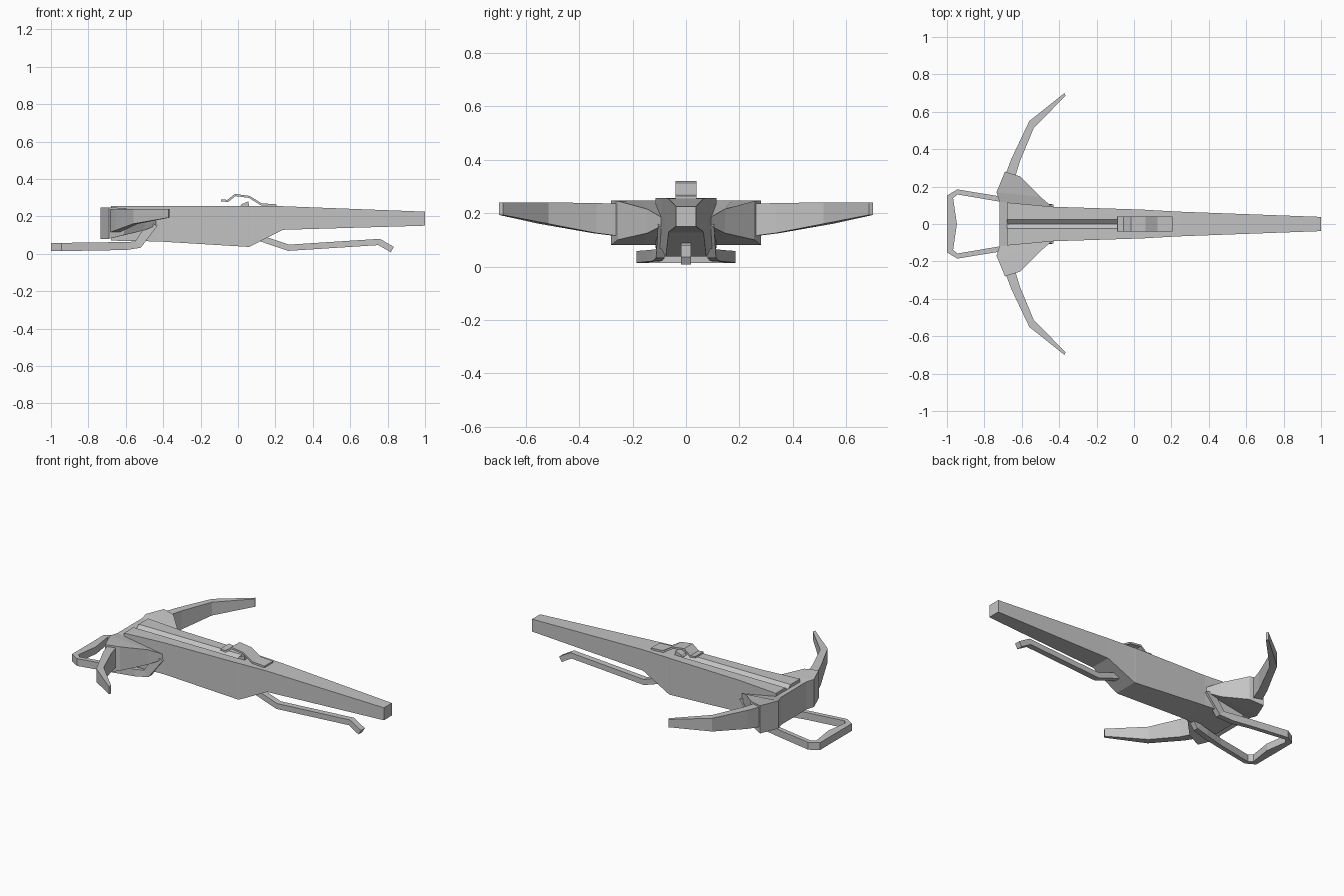
import bpy, bmesh
from mathutils import Vector

if "Cube" in bpy.data.objects:
    bpy.data.objects.remove(bpy.data.objects["Cube"])

grey = bpy.data.materials.new("plain grey")
grey.diffuse_color = (0.55, 0.55, 0.55, 1)
grey.use_nodes = True
grey.node_tree.nodes["Principled BSDF"].inputs["Base Color"].default_value = grey.diffuse_color


def loft(name, rings):
    """Skin a list of equal-length point rings and cap both ends."""
    bm = bmesh.new()
    vs = [[bm.verts.new(p) for p in r] for r in rings]
    n = len(rings[0])
    for a, b in zip(vs, vs[1:]):
        for i in range(n):
            j = (i + 1) % n
            bm.faces.new((a[i], a[j], b[j], b[i]))
    bm.faces.new(vs[0])
    bm.faces.new(vs[-1])
    bmesh.ops.remove_doubles(bm, verts=bm.verts, dist=0.0005)
    bmesh.ops.recalc_face_normals(bm, faces=bm.faces)
    me = bpy.data.meshes.new(name)
    bm.to_mesh(me)
    bm.free()
    me.materials.append(grey)
    ob = bpy.data.objects.new(name, me)
    bpy.context.collection.objects.link(ob)
    return ob


def flip(ring):
    return [(x, -y, z) for x, y, z in ring]


def ribbon(name, path, thick, half):
    """Flat bar following an x-z path, mitred at the bends."""
    pts = [Vector(p) for p in path]
    rings = []
    for i, p in enumerate(pts):
        d1 = (p - pts[i - 1]).normalized() if i else None
        d2 = (pts[i + 1] - p).normalized() if i < len(pts) - 1 else None
        d = ((d1 or d2) + (d2 or d1)).normalized()
        off = Vector((-d.y, d.x)) * thick / 2 / max(0.5, d.dot(d1 or d2))
        a, b = p + off, p - off
        rings.append([(a.x, -half, a.y), (a.x, half, a.y),
                      (b.x, half, b.y), (b.x, -half, b.y)])
    return loft(name, rings)


# Stock: x, half width, bottom z, top z, groove half width, groove depth
stock = [(-0.68, 0.115, 0.07, 0.256, 0.025, 0.022),
         (-0.43, 0.092, 0.066, 0.256, 0.025, 0.022),
         (0.05, 0.077, 0.037, 0.256, 0.025, 0.022),
         (0.06, 0.076, 0.037, 0.256, 0.025, 0),
         (0.24, 0.066, 0.128, 0.254, 0.022, 0),
         (1.0, 0.038, 0.15, 0.225, 0.012, 0)]
loft("stock", [[(x, -w, b), (x, w, b), (x, w, t), (x, g, t), (x, 0, t - d),
                (x, -g, t), (x, -w, t)] for x, w, b, t, g, d in stock])

# Bow holder: front x, y, back x, y, back bottom z, back top z
half = [(-0.69, 0.28, -0.61, 0.255, 0.10, 0.245),
        (-0.735, 0.17, -0.50, 0.145, 0.125, 0.215),
        (-0.72, 0.12, -0.43, 0.085, 0.155, 0.18)]
rings = [[(fx, fy, 0.08), (fx, fy, 0.247), (bx, by, zt), (bx, by, zb)]
         for fx, fy, bx, by, zb, zt in half]
loft("bow_holder", rings + [flip(r) for r in reversed(rings)])

# Bow limbs: outer x, y, inner x, y, bottom z, top z
limb = [(-0.70, 0.23, -0.645, 0.22, 0.11, 0.235),
        (-0.655, 0.35, -0.61, 0.335, 0.125, 0.237),
        (-0.56, 0.55, -0.535, 0.515, 0.16, 0.24),
        (-0.372, 0.70, -0.366, 0.685, 0.193, 0.24)]
rings = [[(ox, oy, zb), (ox, oy, zt), (ix, iy, zt), (ix, iy, zb)]
         for ox, oy, ix, iy, zb, zt in limb]
loft("left_limb", rings)
loft("right_limb", [flip(r) for r in rings])

# Foot stirrup: outer x, y, inner x, y, bottom z, top z, shift of top x
side = [(-0.43, 0.105, -0.43, 0.07, 0.15, 0.17, -0.05),
        (-0.52, 0.112, -0.52, 0.08, 0.032, 0.065, -0.03),
        (-0.60, 0.125, -0.60, 0.09, 0.02, 0.063, 0),
        (-0.72, 0.148, -0.72, 0.12, 0.018, 0.061, 0),
        (-0.945, 0.185, -0.945, 0.158, 0.014, 0.058, 0),
        (-1.0, 0.152, -0.967, 0.138, 0.014, 0.058, 0),
        (-1.0, 0.0, -0.947, 0.0, 0.014, 0.058, 0)]
rings = [[(ox, oy, zb), (ox + s, oy, zt), (ix + s, iy, zt), (ix, iy, zb)]
         for ox, oy, ix, iy, zb, zt, s in side]
loft("stirrup", rings + [flip(r) for r in reversed(rings[:-1])])

# Trigger lever under the stock
ribbon("trigger_lever", [(0.10, 0.09), (0.27, 0.032), (0.755, 0.063),
                         (0.825, 0.022)], 0.033, 0.018)

# Bolt clip spring and string catch on top
ribbon("clip_spring", [(-0.09, 0.286), (-0.055, 0.282), (-0.015, 0.314),
                       (0.06, 0.304), (0.125, 0.264), (0.205, 0.259)],
       0.011, 0.04)
loft("string_catch", [[(0.01, y, 0.25), (0.02, y, 0.265), (0.055, y, 0.28),
                       (0.06, y, 0.25)] for y in (-0.02, 0.02)])
